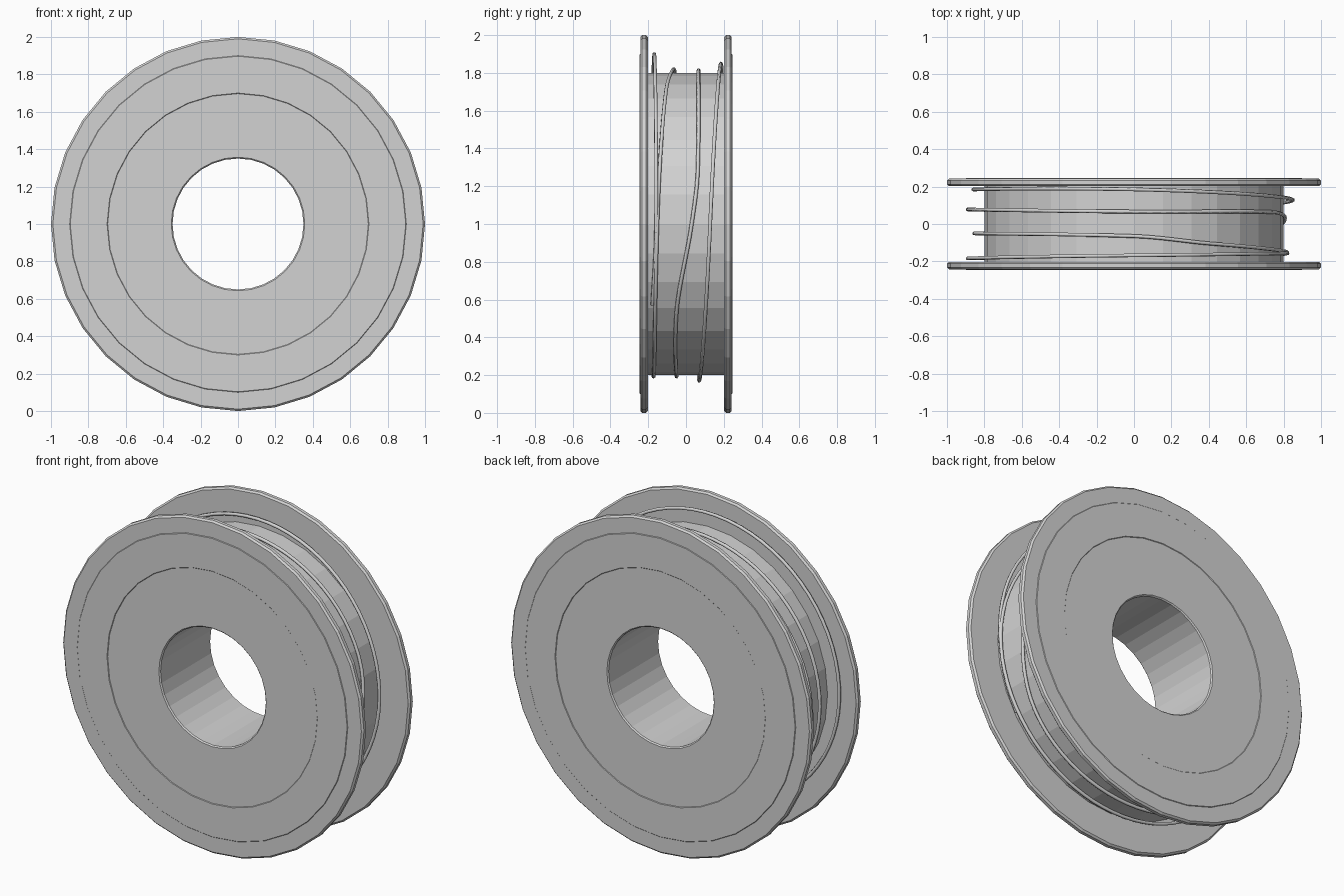
import bpy, bmesh, math

if "Cube" in bpy.data.objects:
    bpy.data.objects.remove(bpy.data.objects["Cube"])

grey = bpy.data.materials.new("light grey")
grey.diffuse_color = (0.65, 0.65, 0.65, 1)
grey.use_nodes = True
grey.node_tree.nodes["Principled BSDF"].inputs["Base Color"].default_value = grey.diffuse_color
CENTRE_Z = 1.0


def at(radius, angle, y):
    return (radius * math.cos(angle), y, CENTRE_Z + radius * math.sin(angle))


def lathe(name, profile, sides):
    """Revolve a closed (radius, y) profile around the y axis."""
    bm = bmesh.new()
    rings = [[bm.verts.new(at(r, 2 * math.pi * i / sides, y)) for r, y in profile]
             for i in range(sides)]
    n = len(profile)
    for i in range(sides):
        a, b = rings[i], rings[(i + 1) % sides]
        for j in range(n):
            k = (j + 1) % n
            bm.faces.new((a[j], a[k], b[k], b[j]))
    bmesh.ops.recalc_face_normals(bm, faces=bm.faces)
    mesh = bpy.data.meshes.new(name)
    bm.to_mesh(mesh)
    bm.free()
    mesh.materials.append(grey)
    obj = bpy.data.objects.new(name, mesh)
    bpy.context.collection.objects.link(obj)
    return obj


# Spool body: bore, two flanges with a shallow raised band, and the drum
half = [(0.35, 0.235), (0.357, 0.242), (0.697, 0.242), (0.70, 0.245),
        (0.897, 0.245), (0.90, 0.242), (0.99, 0.242), (1.0, 0.232),
        (1.0, 0.212), (0.99, 0.202), (0.80, 0.202)]
lathe("spool_body", half + [(r, -y) for r, y in reversed(half)], 32)

# Wire: (angle in degrees, radius, y) at each quarter turn
keys = [(190, 0.855, 0.183), (180, 0.86, 0.185), (90, 0.85, 0.185),
        (0, 0.85, 0.128), (-90, 0.83, 0.07), (-180, 0.89, 0.078),
        (-270, 0.815, 0.066), (-340, 0.808, 0.062), (-360, 0.808, 0.03),
        (-395, 0.808, -0.05), (-450, 0.808, -0.05), (-540, 0.855, -0.05),
        (-630, 0.82, -0.065), (-660, 0.82, -0.105), (-720, 0.82, -0.152),
        (-810, 0.808, -0.172), (-900, 0.89, -0.184), (-990, 0.90, -0.168),
        (-1080, 0.82, -0.158), (-1112, 0.808, -0.178)]


def slope(i, c):
    lo, hi = keys[max(i - 1, 0)], keys[min(i + 1, len(keys) - 1)]
    return (hi[c] - lo[c]) / (hi[0] - lo[0])


def blend(i, t, c):
    p, q = keys[i], keys[i + 1]
    span = q[0] - p[0]
    return ((2*t**3 - 3*t**2 + 1) * p[c] + (t**3 - 2*t**2 + t) * span * slope(i, c)
            + (3*t**2 - 2*t**3) * q[c] + (t**3 - t**2) * span * slope(i + 1, c))


path = []
for i in range(len(keys) - 1):
    span = keys[i + 1][0] - keys[i][0]
    steps = max(2, round(abs(span) / 5))
    for s in range(steps):
        t = s / steps
        path.append(at(blend(i, t, 1), math.radians(keys[i][0] + span * t),
                       max(-0.191, min(0.191, blend(i, t, 2)))))
path.append(at(keys[-1][1], math.radians(keys[-1][0]), keys[-1][2]))

curve = bpy.data.curves.new("wire", 'CURVE')
curve.dimensions = '3D'
curve.bevel_depth = 0.01
curve.bevel_resolution = 1
curve.use_fill_caps = True
spline = curve.splines.new('POLY')
spline.points.add(len(path) - 1)
for point, co in zip(spline.points, path):
    point.co = (*co, 1)
curve.materials.append(grey)
wire = bpy.data.objects.new("wire", curve)
bpy.context.collection.objects.link(wire)
